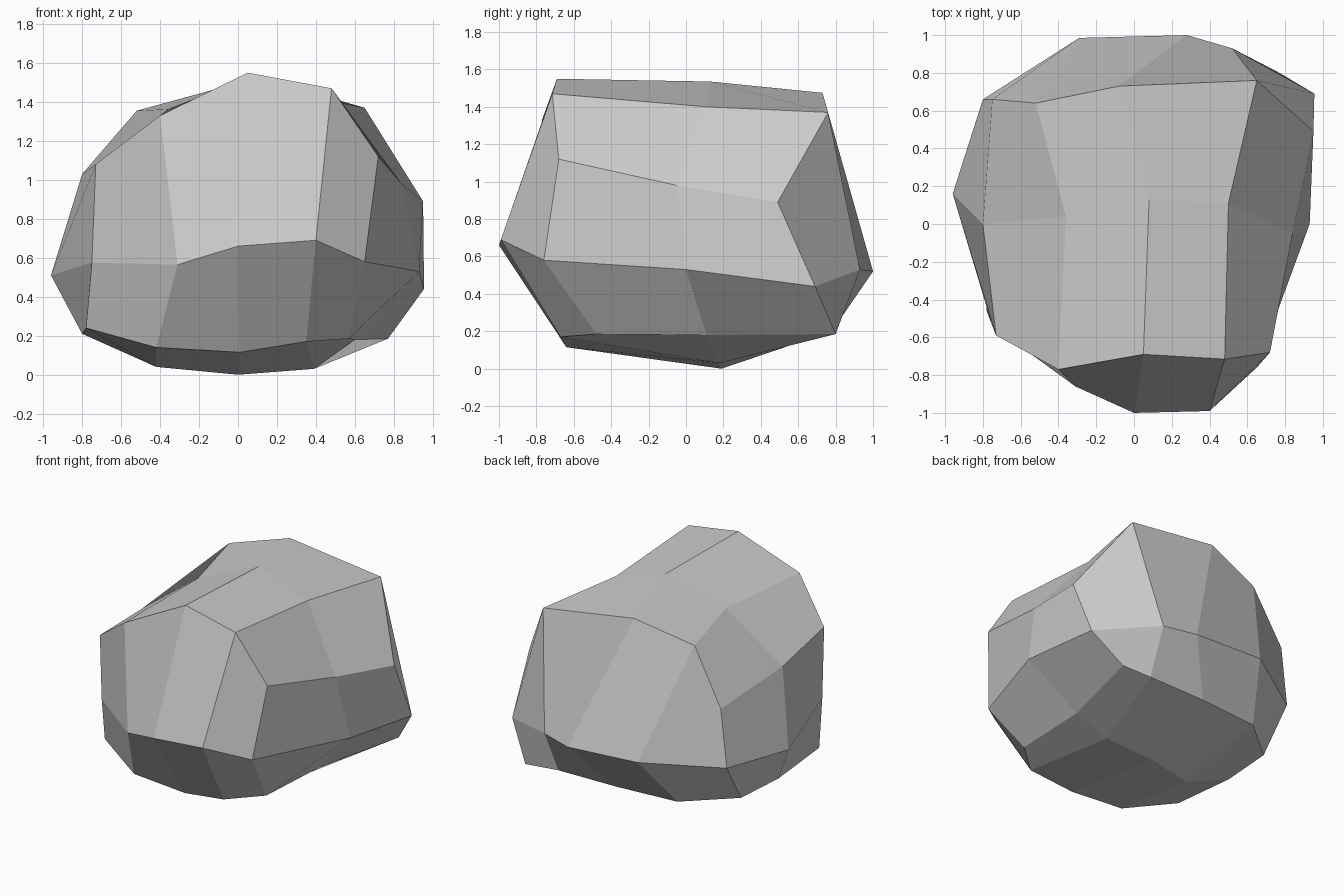
import bpy, bmesh

# Rings of 12 corners, counter-clockwise from the front left
low = [(-.78, -.46, .24), (-.42, -.63, .14), (.01, -.64, .115), (.35, -.67, .17),
       (.57, -.48, .185), (.60, .11, .18), (.77, .80, .185), (.51, .78, .2),
       (.035, .77, .2), (-.44, .73, .2), (-.77, .45, .21), (-.80, .05, .21)]
mid = [(-.75, -.54, .575), (-.31, -.86, .565), (0, -1, .66), (.40, -.99, .69),
       (.65, -.76, .58), (.93, 0, .53), (.955, .69, .44), (.52, .93, .53),
       (.28, 1, .52), (-.29, .985, .55), (-.80, .66, .52), (-.96, .16, .51)]
high = [(-.73, -.59, 1.08), (-.40, -.77, 1.33), (.05, -.69, 1.55), (.48, -.715, 1.47),
        (.72, -.68, 1.12), (.84, -.05, .98), (.95, .49, .89), (.65, .76, 1.37),
        (-.08, .73, 1.475), (-.52, .64, 1.355), (-.75, .66, .95), (-.80, 0, 1.03)]
# Centre line of the underside and of the crown, left to right
base_line = [(-.42, .06, .04), (0, .19, 0), (.39, .18, .03)]
crown_line = [(-.36, .04, 1.363), (.08, .13, 1.535), (.50, .11, 1.40)]

bm = bmesh.new()


def add(points):
    return [bm.verts.new(p) for p in points]


def band(a, b):
    for i in range(12):
        j = (i + 1) % 12
        bm.faces.new((a[i], a[j], b[j], b[i]))


def cap(ring, line):
    # 4 x 2 quad patch closing a ring
    rows = [ring[:5], [ring[11], *line, ring[5]], ring[10:5:-1]]
    for r, s in zip(rows, rows[1:]):
        for i in range(4):
            bm.faces.new((r[i], r[i + 1], s[i + 1], s[i]))


low, mid, high = add(low), add(mid), add(high)
band(low, mid)
band(mid, high)
cap(low, add(base_line))
cap(high, add(crown_line))
bmesh.ops.recalc_face_normals(bm, faces=bm.faces)

# Faceted boulder
mesh = bpy.data.meshes.new("boulder")
bm.to_mesh(mesh)
bm.free()
bpy.context.collection.objects.link(bpy.data.objects.new("boulder", mesh))
